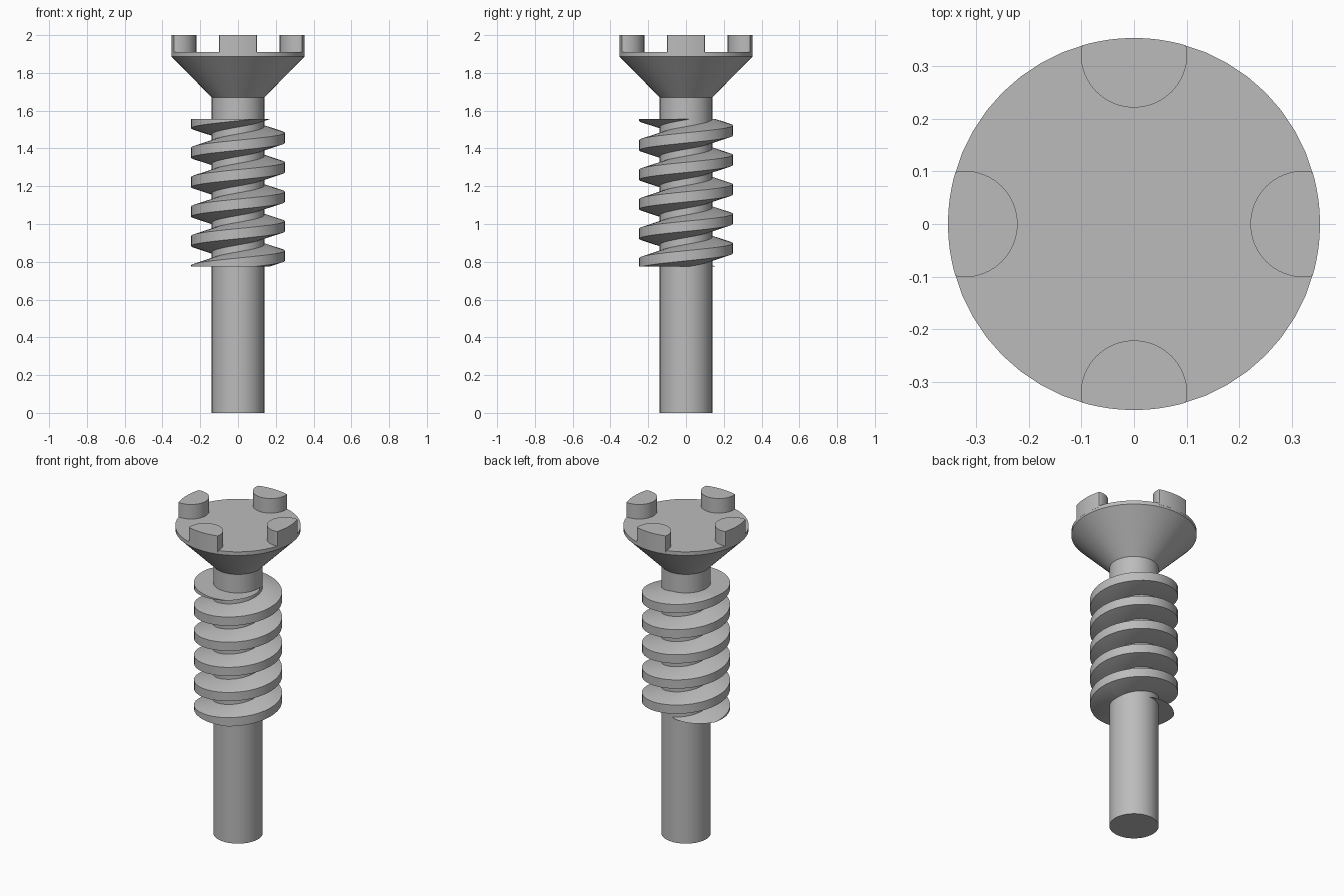
import bpy, bmesh, math
from mathutils import Vector

cube = bpy.data.objects.get("Cube")
if cube:
    bpy.data.objects.remove(cube, do_unlink=True)

steel = bpy.data.materials.new("grey_steel")
steel.use_nodes = True
GREY = (0.5, 0.5, 0.5, 1)
steel.diffuse_color = GREY
steel.node_tree.nodes["Principled BSDF"].inputs["Base Color"].default_value = GREY

SHAFT_R, THREAD_R, HEAD_R = 0.139, 0.248, 0.353
DECK_Z, TOP_Z = 1.91, 2.0


def finish(bm, name):
    bmesh.ops.recalc_face_normals(bm, faces=bm.faces)
    mesh = bpy.data.meshes.new(name)
    bm.to_mesh(mesh)
    bm.free()
    mesh.materials.append(steel)
    obj = bpy.data.objects.new(name, mesh)
    bpy.context.collection.objects.link(obj)
    bpy.ops.object.select_all(action="DESELECT")
    obj.select_set(True)
    bpy.context.view_layer.objects.active = obj
    bpy.ops.object.shade_smooth_by_angle(angle=math.radians(25))
    return obj


def polar(r, a, z):
    return Vector((r * math.cos(a), r * math.sin(a), z))


def skin(bm, rings, closed=True):
    """Join successive rings of vertices with quads and cap both ends."""
    n = len(rings[0])
    for lower, upper in zip(rings, rings[1:]):
        for i in range(n):
            j = (i + 1) % n
            bm.faces.new((lower[i], lower[j], upper[j], upper[i]))
    bm.faces.new(rings[0])
    bm.faces.new(rings[-1])


def lathe(name, profile, segments=48):
    bm = bmesh.new()
    skin(bm, [[bm.verts.new(polar(r, math.tau * i / segments, z))
               for i in range(segments)] for r, z in profile])
    return finish(bm, name)


# Plain shaft, then countersunk head with a thin rim
lathe("shaft", [(SHAFT_R, 0), (SHAFT_R, 1.68)])
lathe("head", [(SHAFT_R, 1.67), (HEAD_R, 1.887), (HEAD_R, DECK_Z)])


# Round drive lugs, trimmed flush with the rim of the head
def lug(name, angle):
    bm = bmesh.new()
    centre = polar(0.322, angle, 0)
    outline = []
    for i in range(64):
        p = centre + polar(0.101, math.tau * i / 64, 0)
        if p.length > HEAD_R:
            p *= HEAD_R / p.length
        outline.append(p)
    skin(bm, [[bm.verts.new((p.x, p.y, z)) for p in outline]
              for z in (DECK_Z - 0.01, TOP_Z)])
    return finish(bm, name)


for k, side in enumerate(("left", "back", "right", "front")):
    lug(side + "_lug", k * math.pi / 2)


# Right-handed worm thread with a trapezoid section, cut flat at both ends
def thread(z_low, z_high, pitch, steps=40):
    bm = bmesh.new()
    root, crest, inner = 0.06, 0.027, SHAFT_R - 0.03
    section = [(inner, -root), (SHAFT_R, -root), (THREAD_R, -crest),
               (THREAD_R, crest), (SHAFT_R, root), (inner, root)]
    rings = []
    for i in range(-steps, 7 * steps):
        turn = i / steps
        z = 0.832 + pitch * turn
        rings.append([bm.verts.new(polar(r, math.tau * turn, z + dz))
                      for r, dz in section])
    skin(bm, rings)
    for z, normal in ((z_low, -1), (z_high, 1)):
        cut = bmesh.ops.bisect_plane(
            bm, geom=bm.verts[:] + bm.edges[:] + bm.faces[:],
            plane_co=(0, 0, z), plane_no=(0, 0, normal), clear_outer=True)
        edges = [e for e in cut["geom_cut"]
                 if isinstance(e, bmesh.types.BMEdge) and e.is_boundary]
        bmesh.ops.triangle_fill(bm, use_beauty=True, use_dissolve=False,
                                edges=edges, normal=(0, 0, normal))
    return finish(bm, "worm_thread")


thread(0.775, 1.555, 0.156)
